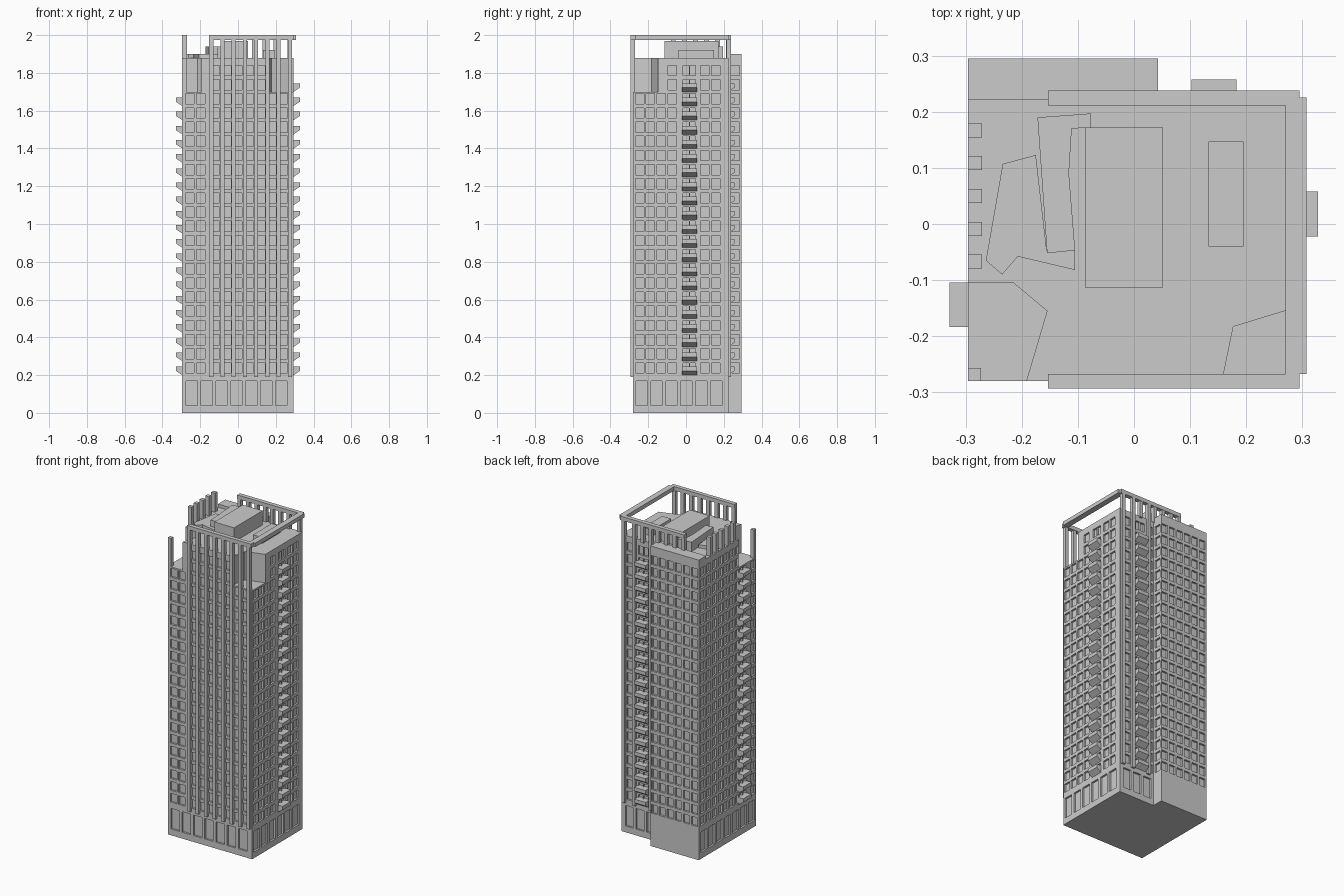
import bpy, bmesh
from mathutils import Vector

if "Cube" in bpy.data.objects:
    bpy.data.objects.remove(bpy.data.objects["Cube"])

FLOOR, FIRST, TERRACE, ROOF = 0.075, 0.21, 1.70, 1.88


def finish(name, bm):
    bmesh.ops.remove_doubles(bm, verts=bm.verts, dist=1e-5)
    me = bpy.data.meshes.new(name)
    bm.to_mesh(me)
    bm.free()
    ob = bpy.data.objects.new(name, me)
    bpy.context.collection.objects.link(ob)
    return ob


def face(bm, pts):
    bm.faces.new([bm.verts.new(p) for p in pts])


def prism(bm, outline, z0, z1):
    n = len(outline)
    face(bm, [(x, y, z1) for x, y in outline])
    face(bm, [(x, y, z0) for x, y in reversed(outline)])
    for i in range(n):
        a, b = outline[i], outline[(i + 1) % n]
        face(bm, [(*a, z0), (*b, z0), (*b, z1), (*a, z1)])


def box(bm, x0, x1, y0, y1, z0, z1):
    prism(bm, [(x0, y0), (x1, y0), (x1, y1), (x0, y1)], z0, z1)


def panel(bm, p, q, z0, z1, cols, rows, depth=0.012):
    """Wall from p to q with a lattice of recessed windows."""
    p, q = Vector((*p, 0)), Vector((*q, 0))
    length = (q - p).length
    d = (q - p) / length
    inward = Vector((-d.y, d.x, 0))
    axis = 0 if abs(d.x) > abs(d.y) else 1
    us, vs = [0], [z0]
    for u, w in sorted((abs(c - p[axis]), w) for c, w in cols
                       if min(p[axis], q[axis]) + w / 2 < c < max(p[axis], q[axis]) - w / 2):
        us += [u - w / 2, u + w / 2]
    for z, h in rows:
        if z0 < z and z + h < z1:
            vs += [z, z + h]
    us.append(length)
    vs.append(z1)
    if len(us) == 2:
        vs = [z0, z1]

    def at(u, z, k=0):
        return p + d * u + inward * k + Vector((0, 0, z))
    for i in range(len(us) - 1):
        for j in range(len(vs) - 1):
            c = [(us[i], vs[j]), (us[i + 1], vs[j]), (us[i + 1], vs[j + 1]), (us[i], vs[j + 1])]
            if i % 2 and j % 2:
                face(bm, [at(*s, depth) for s in c])
                for k in range(4):
                    a, b = c[k], c[(k + 1) % 4]
                    face(bm, [at(*a), at(*b), at(*b, depth), at(*a, depth)])
            else:
                face(bm, [at(*s) for s in c])


# Window columns per side: (centre, width)
front = [(-0.255, 0.045), (-0.197, 0.045)] + [(-0.116 + 0.06 * i, 0.036) for i in range(7)]
right = [(c, 0.045) for c in (-0.246, -0.19, -0.132, -0.074, 0.1, 0.158)] + [(0.0, 0.03), (0.036, 0.03)]
back_right = [(0.06, 0.022), (0.125, 0.03), (0.16, 0.03), (0.237, 0.04)]
wing_side = [(0.262, 0.045)]
wing_back = [(-0.265 + 0.0565 * i, 0.042) for i in range(6)]
left = [(-0.246, 0.045), (-0.162, 0.03), (-0.126, 0.03), (-0.09, 0.024), (0.255, 0.045)] + \
       [(-0.038 + 0.0587 * i, 0.04) for i in range(5)]
rows = [(FIRST + FLOOR * i, 0.055) for i in range(22)]

lower = [(-0.296, -0.28), (0.295, -0.28), (0.295, 0.225), (0.043, 0.225), (0.043, 0.295), (-0.296, 0.295)]
upper = [(-0.192, -0.28), (0.157, -0.28), (0.177, -0.183), (0.295, -0.147)] + lower[2:] + \
        [(-0.296, -0.105), (-0.215, -0.105), (-0.155, -0.155)]
sides = [front, right, back_right, wing_side, wing_back, left]
upper_sides = [front, [], []] + sides[1:] + [[], [], []]
base = [[(-0.245 + 0.079 * i, 0.06) for i in range(7)],
        [(-0.235 + 0.079 * i, 0.06) for i in range(6)],
        [(0.09 + 0.075 * i, 0.055) for i in range(3)], [], [],
        [(-0.235 + 0.08 * i, 0.06) for i in range(7)]]


def walls(bm, outline, z0, z1, cols, rws):
    for i, p in enumerate(outline):
        panel(bm, p, outline[(i + 1) % len(outline)], z0, z1, cols[i], rws)


# Tower shell: base, shaft, stepped crown, terraces and roof
bm = bmesh.new()
walls(bm, lower, 0, 0.19, base, [(0.04, 0.13)])
walls(bm, lower, 0.19, TERRACE, sides, rows)
walls(bm, upper, TERRACE, ROOF, upper_sides, rows)
face(bm, [(x, y, 0) for x, y in reversed(lower)])
face(bm, [(x, y, ROOF) for x, y in upper])
for t in ([lower[0], upper[0], upper[10], upper[9], upper[8]], [upper[1], lower[1], upper[3], upper[2]]):
    face(bm, [(x, y, TERRACE) for x, y in t])
finish("tower_body", bm)

# Raised cap of the rear wing
bm = bmesh.new()
box(bm, -0.296, 0.043, 0.222, 0.295, ROOF, 1.90)
finish("wing_cap", bm)

# Tall fins that carry the crown beam
fin_x = [-0.142 + 0.0595 * i for i in range(8)]
bm = bmesh.new()
for x in fin_x:
    box(bm, x - 0.011, x + 0.011, -0.293, -0.27, 0.19, 1.98)
finish("front_fins", bm)
bm = bmesh.new()
for x in (0.085, 0.2, 0.274):
    box(bm, x - 0.011, x + 0.011, 0.214, 0.238, 0.19, 1.98)
for x in fin_x[:4] + [0.142]:
    box(bm, x - 0.011, x + 0.011, 0.212, 0.236, 1.87, 1.98)
finish("back_fins", bm)

# Three sided crown beam
bm = bmesh.new()
box(bm, -0.153, 0.295, -0.293, -0.267, 1.975, 2.0)
box(bm, -0.153, 0.295, 0.211, 0.238, 1.975, 2.0)
box(bm, 0.27, 0.307, -0.267, 0.225, 1.975, 2.0)
finish("crown_beam", bm)

# Free standing posts on the left edge and the terrace corner
bm = bmesh.new()
for i in range(5):
    y = -0.067 + 0.0585 * i
    box(bm, -0.296, -0.271, y - 0.0125, y + 0.0125, ROOF - 0.01, 2.0)
box(bm, -0.296, -0.273, -0.28, -0.257, TERRACE - 0.01, ROOF)
finish("left_posts", bm)


# Stacks of balconies with sloping undersides
def balconies(name, count, origin, out, along, width=0.08):
    bm = bmesh.new()
    o, n, a = Vector(origin), Vector(out), Vector(along)
    for i in range(count):
        z = 0.2 + FLOOR * i
        prof = [(-0.012, z), (0, z), (0.0325, z + 0.022), (0.0325, z + 0.045), (-0.012, z + 0.045)]
        ends = [[o + n * d + a * s + Vector((0, 0, h)) for d, h in prof] for s in (-width / 2, width / 2)]
        face(bm, ends[0])
        face(bm, ends[1][::-1])
        for k in range(5):
            m = (k + 1) % 5
            face(bm, [ends[0][m], ends[0][k], ends[1][k], ends[1][m]])
    bmesh.ops.remove_doubles(bm, verts=bm.verts, dist=1e-5)
    bmesh.ops.recalc_face_normals(bm, faces=bm.faces)
    finish(name, bm)


balconies("right_balconies", 21, (0.295, 0.018, 0), (1, 0, 0), (0, 1, 0))
balconies("back_balconies", 21, (0.1425, 0.225, 0), (0, 1, 0), (1, 0, 0))
balconies("left_balconies", 20, (-0.296, -0.144, 0), (-1, 0, 0), (0, 1, 0))

# Rooftop plant rooms
roof_parts = {
    "main_plant_room": ([(-0.087, -0.113), (0.052, -0.113), (0.052, 0.172), (-0.087, 0.172)], 1.97),
    "small_plant_room": ([(0.133, -0.04), (0.195, -0.04), (0.195, 0.147), (0.133, 0.147)], 1.92),
    "low_roof_block": ([(-0.234, 0.107), (-0.264, -0.065), (-0.235, -0.09), (-0.207, -0.058),
                        (-0.105, -0.082), (-0.105, -0.047), (-0.155, -0.052), (-0.175, 0.123)], 1.90),
    "angled_roof_block": ([(-0.172, 0.19), (-0.155, -0.052), (-0.105, -0.047), (-0.116, 0.09),
                           (-0.111, 0.17), (-0.077, 0.172), (-0.077, 0.197)], 1.94),
}
for name, (outline, top) in roof_parts.items():
    bm = bmesh.new()
    prism(bm, outline, ROOF - 0.005, top)
    finish(name, bm)
